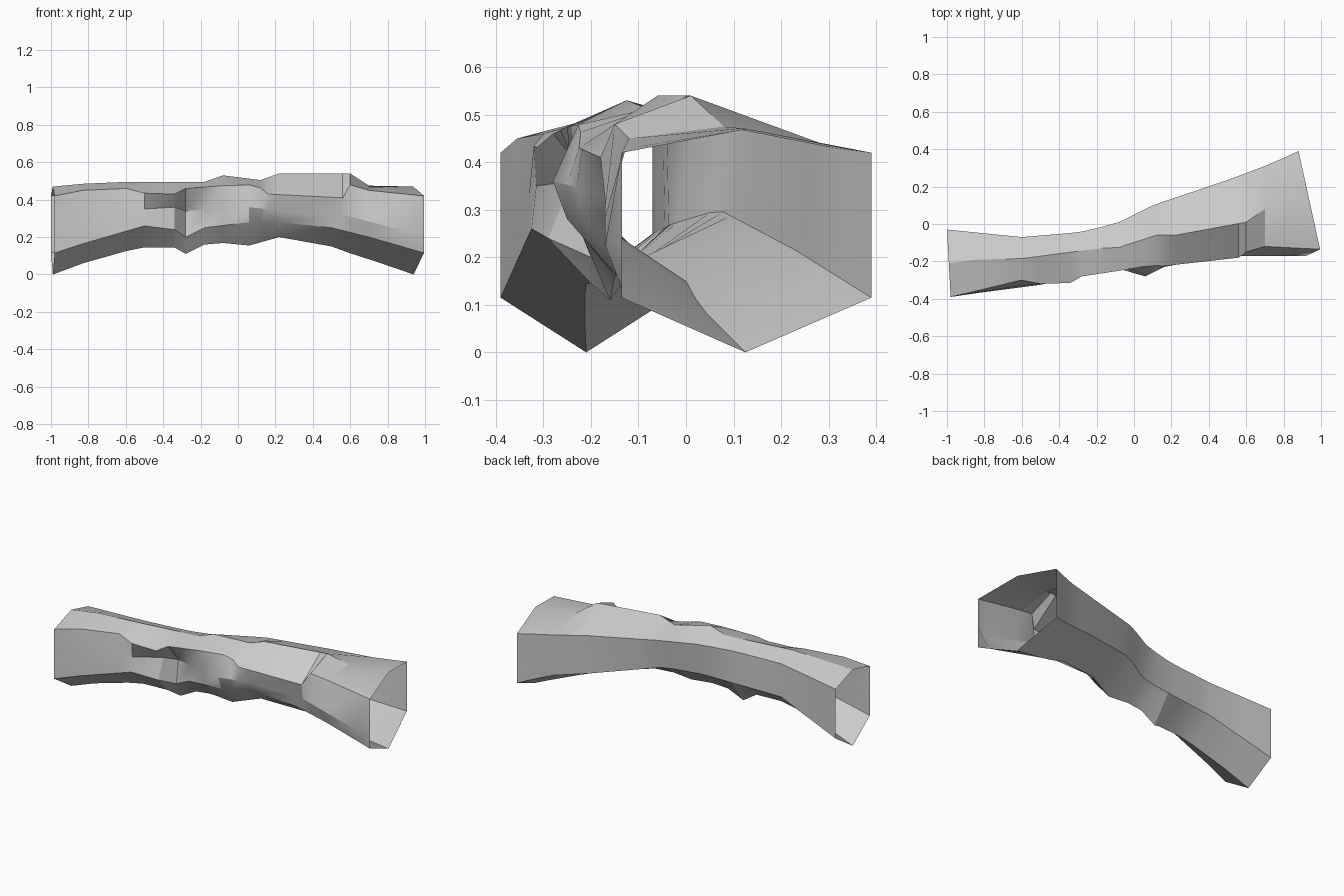
import bpy
import bmesh

# Remove the default cube only
cube = bpy.data.objects.get("Cube")
if cube:
    bpy.data.objects.remove(cube, do_unlink=True)


def make_material(name, colour):
    mat = bpy.data.materials.new(name)
    mat.use_nodes = True
    mat.diffuse_color = colour
    mat.node_tree.nodes["Principled BSDF"].inputs["Base Color"].default_value = colour
    return mat


def sample(rail, x):
    """Position along a rail (list of x, y, z) at the given x."""
    for a, b in zip(rail, rail[1:]):
        if x <= b[0]:
            t = (x - a[0]) / (b[0] - a[0])
            return a[1] + t * (b[1] - a[1]), a[2] + t * (b[2] - a[2])
    return rail[-1][1:]


def slanted(x, y):
    """Cut the mouths of the tunnel at a slight angle."""
    if x > .7:
        mouth = .995 - .22 * (y + .135)
        return .7 + (x - .7) / .3 * (mouth - .7)
    if x < -.99:
        return -1 - .055 * (y + .03)
    return x


# Lengthwise rails of the hollow trunk
ridge = [(-1, -.21, .47), (-.83, -.19, .485), (-.6, -.185, .495), (-.18, -.13, .495),
         (-.08, -.125, .53), (.12, -.06, .505), (.22, -.06, .54), (.6, .01, .54),
         (.7, .08, .475), (1, .13, .47)]

back_upper = [(-1, -.03, .42), (-.6, -.07, .455), (-.3, -.045, .46), (-.1, 0, .465),
              (.1, .1, .475), (.5, .235, .45), (.7, .31, .43), (1, .39, .42)]

back_lower = [(-1, -.03, .115), (-.6, -.07, .25), (-.1, -.03, .27), (.1, .07, .3),
              (.5, .23, .215), (1, .39, .115)]

bottom = [(-1, -.21, 0), (-.7, -.215, .105), (-.5, -.21, .145), (-.34, -.2, .145),
          (-.28, -.16, .11), (-.18, -.15, .16), (0, -.14, .175), (.06, -.14, .155),
          (.22, -.09, .2), (.5, 0, .15), (.65, .03, .095), (1, .125, 0)]

front_lower = [(-1, -.39, .115), (-.5, -.325, .26), (-.34, -.29, .24), (-.28, -.2, .2),
               (-.18, -.22, .25), (.06, -.25, .28), (.22, -.17, .28), (.5, -.15, .25),
               (.7, -.14, .2), (1, -.135, .115)]

front_middle = [(-1, -.39, .27), (-.5, -.315, .35), (-.34, -.24, .36), (-.28, -.18, .34),
                (-.08, -.24, .35), (.06, -.28, .36), (.22, -.2, .34), (.5, -.15, .31),
                (.56, -.17, .32), (.92, -.17, .225), (1, -.135, .24)]

front_upper = [(-1, -.39, .42), (-.83, -.355, .45), (-.6, -.3, .46), (-.5, -.32, .435),
               (-.34, -.315, .43), (-.28, -.28, .46), (-.08, -.25, .475), (.1, -.22, .48),
               (.16, -.225, .43), (.56, -.18, .41), (.6, -.15, .48), (.7, -.12, .45),
               (1, -.135, .42)]

rails = [ridge, back_upper, back_lower, bottom, front_lower, front_middle, front_upper]
stations = [-1, -.83, -.6, -.5, -.34, -.28, -.18, -.08, .06, .12, .16, .22,
            .5, .56, .6, .7, .92, 1]

# Skin the rails into an open, single-walled tunnel
bm = bmesh.new()
rings = []
for x in stations:
    ring = []
    for rail in rails:
        y, z = sample(rail, x)
        ring.append(bm.verts.new((slanted(x, y), y, z)))
    rings.append(ring)

for near, far in zip(rings, rings[1:]):
    for i in range(len(rails)):
        j = (i + 1) % len(rails)
        bm.faces.new((near[i], near[j], far[j], far[i]))

bmesh.ops.recalc_face_normals(bm, faces=bm.faces)

mesh = bpy.data.meshes.new("hollow_trunk")
bm.to_mesh(mesh)
bm.free()
mesh.materials.append(make_material("plain grey", (.6, .6, .6, 1)))
trunk = bpy.data.objects.new("hollow_trunk", mesh)
bpy.context.collection.objects.link(trunk)

# Soft panels with crisp creases
bpy.ops.object.select_all(action="DESELECT")
trunk.select_set(True)
bpy.context.view_layer.objects.active = trunk
bpy.ops.object.shade_smooth_by_angle(angle=.45)
